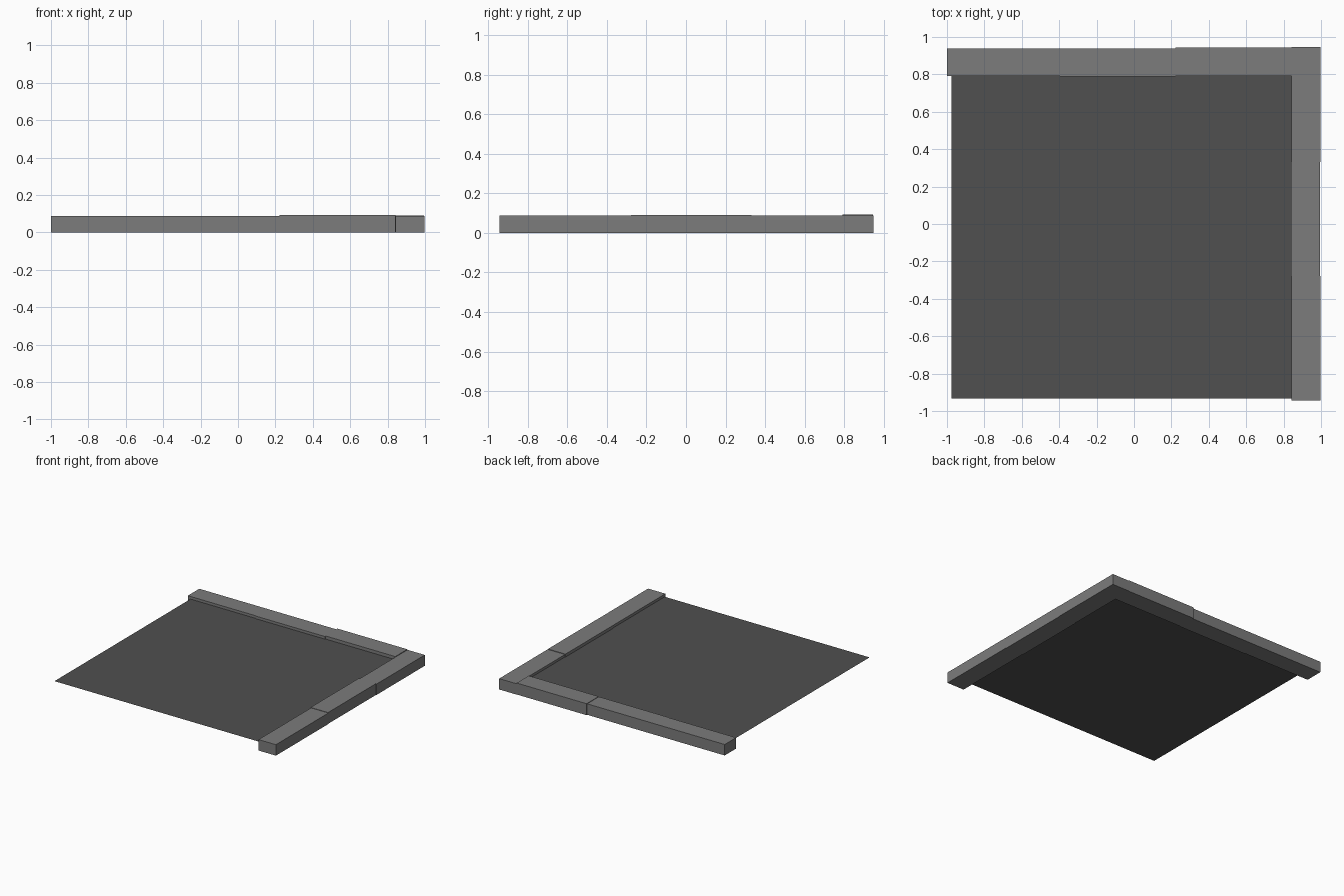
import bpy

cube = bpy.data.objects.get("Cube")
if cube:
    bpy.data.objects.remove(cube, do_unlink=True)


def material(name, value):
    mat = bpy.data.materials.new(name)
    mat.use_nodes = True
    colour = (value, value, value, 1)
    mat.diffuse_color = colour
    mat.node_tree.nodes["Principled BSDF"].inputs["Base Color"].default_value = colour
    return mat


concrete = material("kerb_grey", 0.20)
asphalt = material("asphalt_dark_grey", 0.08)


def kerb(name, x0, x1, y0, y1, height):
    """Kerb block standing on the ground between the given limits."""
    bpy.ops.mesh.primitive_cube_add(size=1)
    obj = bpy.context.object
    obj.name = name
    for v in obj.data.vertices:
        v.co.x = x1 if v.co.x > 0 else x0
        v.co.y = y1 if v.co.y > 0 else y0
        v.co.z = height if v.co.z > 0 else 0
    obj.data.materials.append(concrete)


# Back kerb, three slightly uneven stones
kerb("back_kerb_outer", -1.0, -0.395, 0.792, 0.937, 0.088)
kerb("back_kerb_middle", -0.395, 0.222, 0.788, 0.937, 0.088)
kerb("back_kerb_inner", 0.222, 0.843, 0.792, 0.945, 0.092)

# Left kerb, running through the corner
kerb("left_kerb_front", 0.843, 0.997, -0.943, -0.277, 0.088)
kerb("left_kerb_middle", 0.839, 0.994, -0.277, 0.332, 0.091)
kerb("left_kerb_corner", 0.843, 0.997, 0.332, 0.947, 0.087)

# Thin sheet of paving set just below the kerb tops
bpy.ops.mesh.primitive_plane_add(size=1)
paving = bpy.context.object
paving.name = "paving"
for v in paving.data.vertices:
    v.co.x = 0.843 if v.co.x > 0 else -0.977
    v.co.y = 0.792 if v.co.y > 0 else -0.934
    v.co.z = 0.067
paving.data.materials.append(asphalt)
